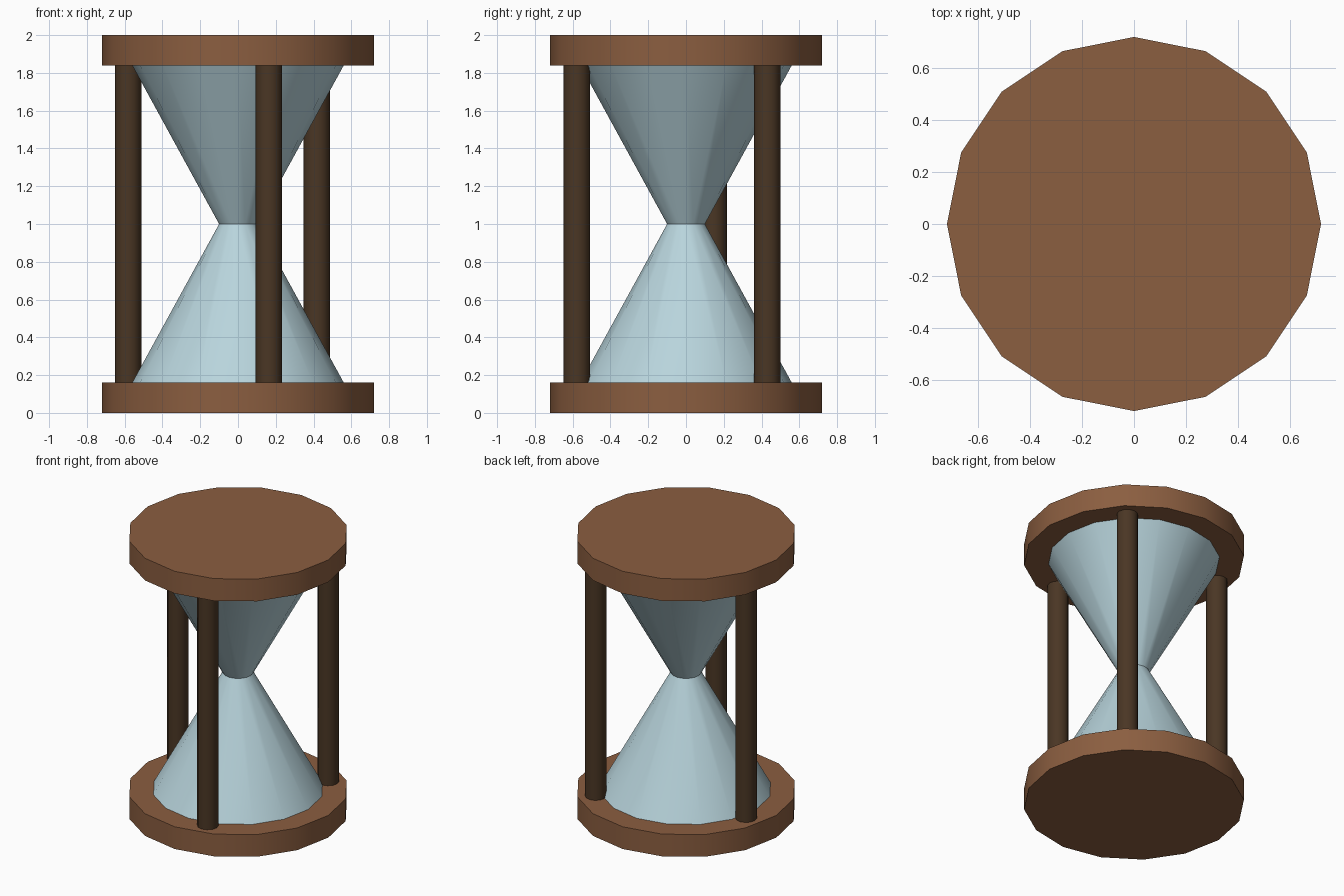
import bpy
import math

if "Cube" in bpy.data.objects:
    bpy.data.objects.remove(bpy.data.objects["Cube"])


def material(name, hex_rgb):
    def lin(c):
        c /= 255
        return c / 12.92 if c <= 0.04045 else ((c + 0.055) / 1.055) ** 2.4
    m = bpy.data.materials.new(name)
    m.diffuse_color = (*[lin(c) for c in hex_rgb], 1)
    m.use_nodes = True
    m.node_tree.nodes["Principled BSDF"].inputs["Base Color"].default_value = m.diffuse_color
    return m


WOOD = material("brown wood", (139, 94, 64))
DARK = material("dark wood", (74, 54, 36))
GLASS = material("pale blue glass", (184, 212, 220))


def frustum(name, mat, sides, r_low, r_high, z_low, z_high, x=0, y=0):
    """Straight round part between two heights, first vertex facing +x."""
    bpy.ops.mesh.primitive_cone_add(
        vertices=sides, radius1=r_low, radius2=r_high, depth=z_high - z_low,
        location=(x, y, (z_low + z_high) / 2))
    ob = bpy.context.object
    ob.name = name
    ob.data.materials.append(mat)
    bpy.ops.object.shade_smooth_by_angle(angle=math.radians(40))
    return ob


# End plates
frustum("bottom_plate", WOOD, 16, 0.72, 0.72, 0, 0.16)
frustum("top_plate", WOOD, 16, 0.72, 0.72, 1.84, 2)

# Glass bulbs meeting at the neck
frustum("lower_bulb", GLASS, 16, 0.56, 0.10, 0.16, 1)
frustum("upper_bulb", GLASS, 16, 0.10, 0.56, 1, 1.84)

# Three posts evenly spaced around the glass
for i in range(3):
    a = 0.8 + i * math.tau / 3
    frustum(f"post_{i + 1}", DARK, 12, 0.07, 0.07, 0.16, 1.84,
            0.6 * math.cos(a), 0.6 * math.sin(a))
